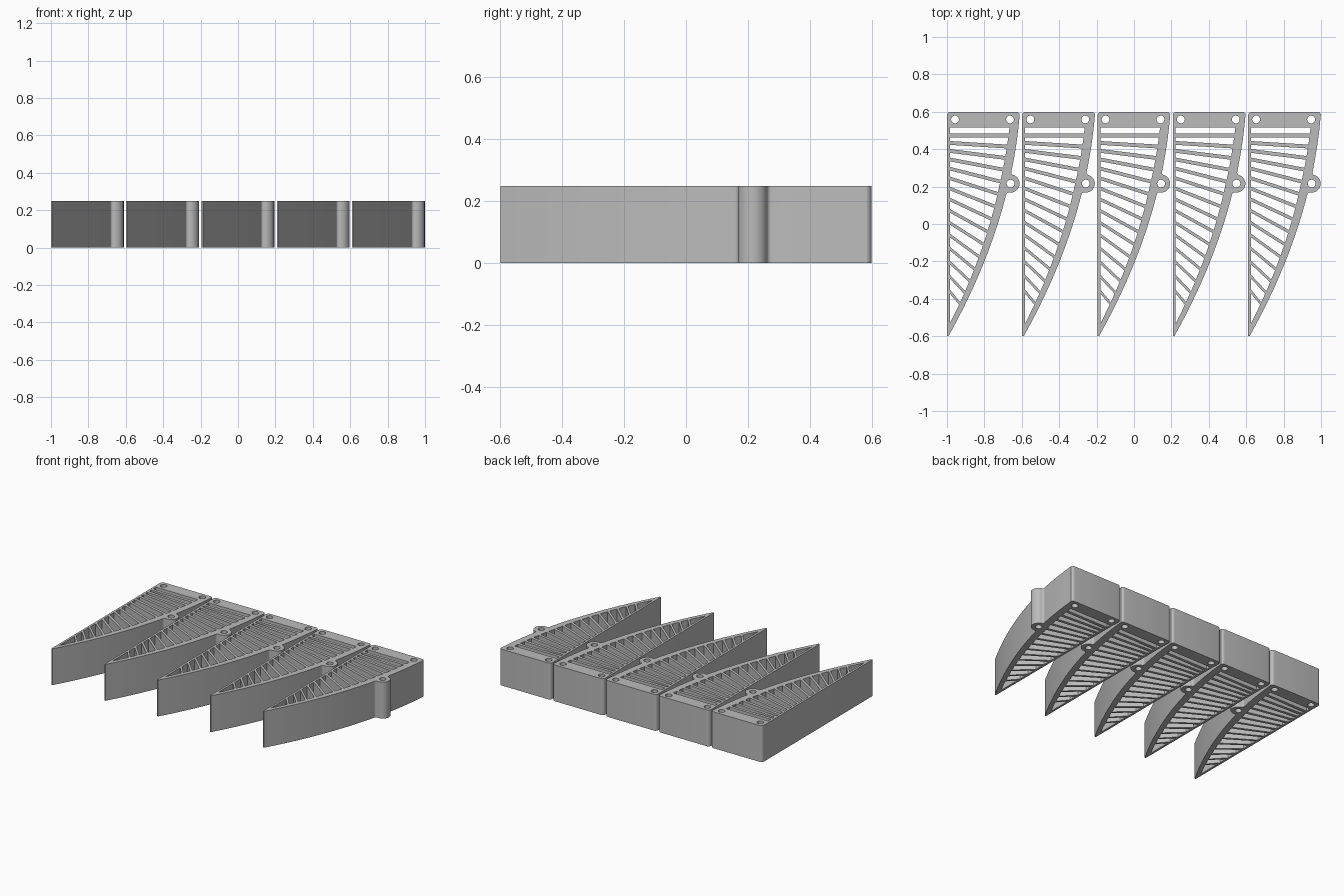
import bpy, bmesh, math
from mathutils import Vector

if "Cube" in bpy.data.objects:
    bpy.data.objects.remove(bpy.data.objects["Cube"])

HEIGHT, WIDTH, COUNT = 0.25, 0.39, 5
WALL = 0.015                                  # straight left wall
EAR, EAR_R, FILLET = Vector((0.34, 0.216)), 0.048, 0.014
HOLE_R = 0.021


def outer(y):                                 # curved right edge of the fin
    t = y + 0.6
    return 0.008 + 0.56 * t - 0.2014 * t * t


def inner(y):                                 # inside of the curved band
    return outer(y) - (0.028 + 0.02 * min(1, (y + 0.6) / 0.8))


def bisect(f, a, b):                          # f(a) < 0 < f(b)
    for _ in range(50):
        m = (a + b) / 2
        if f(m) < 0:
            a = m
        else:
            b = m
    return (a + b) / 2


def arc(c, r, a0, a1, n):
    return [(c[0] + r * math.cos(a0 + (a1 - a0) * i / n),
             c[1] + r * math.sin(a0 + (a1 - a0) * i / n)) for i in range(n + 1)]


def angle(v):
    return math.atan2(v[1], v[0])


def offset(y):                                # fillet centre beside the edge
    slope = 0.56 - 0.4028 * (y + 0.6)
    return Vector((outer(y), y)) + Vector((1, -slope)).normalized() * FILLET


def fillet(far):                              # blend between edge and ear
    y = bisect(lambda v: EAR_R + FILLET - (offset(v) - EAR).length, far, EAR.y)
    c = offset(y)
    a0, a1 = angle(Vector((outer(y), y)) - c), angle(EAR - c)
    d = (a1 - a0 + math.pi) % (2 * math.pi) - math.pi
    return y, arc(c, FILLET, a0, a0 + d, 6), angle(c - EAR)


# Outline with the ear and rounded back corners
y_lo, fil_lo, ang_lo = fillet(EAR.y - 0.2)
y_hi, fil_hi, ang_hi = fillet(EAR.y + 0.2)
ys = [-0.6 + 1.18 * i / 30 for i in range(31)]
q = math.pi / 2
outline = [(0, -0.6)]
outline += [(outer(y), y) for y in ys if y < y_lo - 0.004]
outline += fil_lo + arc(EAR, EAR_R, ang_lo, ang_hi, 20)[1:-1] + fil_hi[::-1]
outline += [(outer(y), y) for y in ys if y > y_hi + 0.004]
outline += arc((WIDTH - 0.02, 0.58), 0.02, 0, q, 6)[1:]
outline += arc((0.02, 0.58), 0.02, q, 2 * q, 6)

# Screw holes
loops = [outline]
for c in ((0.043, 0.559), (0.337, 0.559), EAR):
    loops.append(arc(c, HOLE_R, 0, 2 * math.pi, 24)[:-1])


# Slots left between the fanned ribs
def rib(i):
    a = math.radians(3.6 * i)
    half = (0.0105 - 0.00027 * i) / math.cos(a)
    return 0.473 - 0.038 * i - 0.00154 * i * i, a, half


def hit(y, a):                                # where a rib edge meets the band
    x = bisect(lambda v: v - inner(y - (v - WALL) * math.tan(a)), WALL, 0.4)
    return x, y - (x - WALL) * math.tan(a)


RIBS = 15
for i in range(RIBS + 1):
    top, a_top = 0.515, 0
    if i:
        y, a_top, half = rib(i - 1)
        top = y - half
    p = hit(top, a_top)
    if i < RIBS:
        y, a_bot, half = rib(i)
        low = y + half
        r = hit(low, a_bot)
        end = [r, (WALL, low)]
    else:
        r = (WALL, bisect(lambda v: inner(v) - WALL, -0.6, -0.3))
        end = [r]
    mids = [p[1] + (r[1] - p[1]) * k / 3 for k in (1, 2)]
    loops.append([(WALL, top), p] + [(inner(y), y) for y in mids] + end)

# Extrude the pierced profile
curve = bpy.data.curves.new("fin_profile", "CURVE")
curve.dimensions = "2D"
curve.fill_mode = "BOTH"
curve.extrude = HEIGHT / 2
for pts in loops:
    s = curve.splines.new("POLY")
    s.points.add(len(pts) - 1)
    for pt, co in zip(s.points, pts):
        pt.co = (co[0], co[1], 0, 1)
    s.use_cyclic_u = True
profile = bpy.data.objects.new("fin_profile", curve)
bpy.context.collection.objects.link(profile)
bpy.context.view_layer.update()
mesh = bpy.data.meshes.new_from_object(
    profile.evaluated_get(bpy.context.evaluated_depsgraph_get()))
bpy.data.objects.remove(profile)

bm = bmesh.new()
bm.from_mesh(mesh)
bmesh.ops.remove_doubles(bm, verts=bm.verts, dist=0.0001)
bmesh.ops.recalc_face_normals(bm, faces=bm.faces)
bmesh.ops.translate(bm, verts=bm.verts, vec=(0, 0, HEIGHT / 2))
for f in bm.faces:
    f.smooth = True
bm.to_mesh(mesh)
bm.free()
mesh.set_sharp_from_angle(angle=math.radians(30))

grey = bpy.data.materials.new("light_grey")
grey.diffuse_color = (0.5, 0.5, 0.5, 1)
grey.use_nodes = True
grey.node_tree.nodes["Principled BSDF"].inputs["Base Color"].default_value = grey.diffuse_color
mesh.materials.clear()
mesh.materials.append(grey)

# Row of identical fins
for i in range(COUNT):
    fin = bpy.data.objects.new(f"slotted_fin_{i + 1}", mesh)
    fin.location.x = -1 + i * (2 - WIDTH) / (COUNT - 1)
    bpy.context.collection.objects.link(fin)
